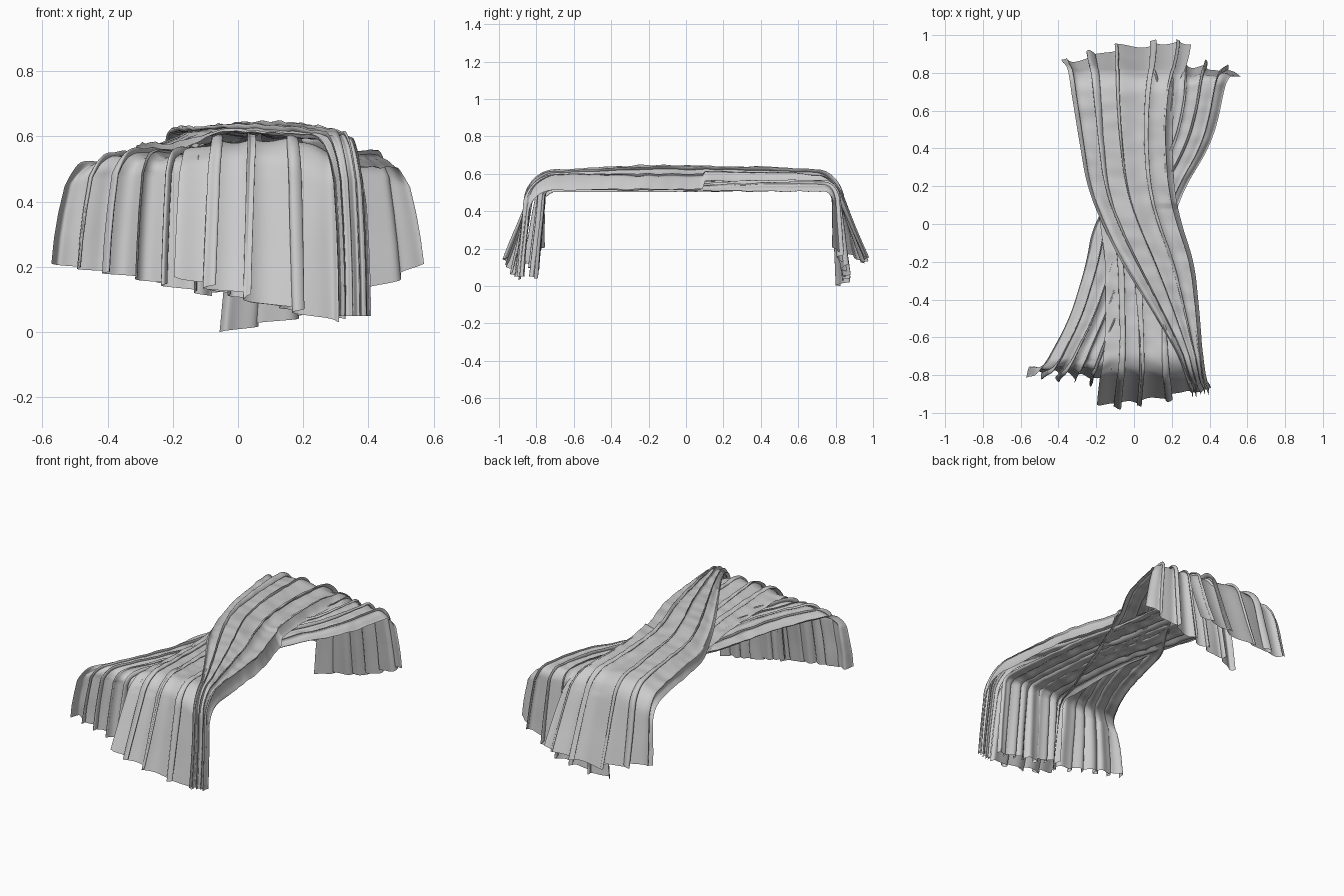
import bpy, math
from mathutils import Vector, noise

if "Cube" in bpy.data.objects:
    bpy.data.objects.remove(bpy.data.objects["Cube"])

TABLE = 0.505
FLAT, ARC, HANG = 90, 12, 22


def lerp_keys(keys, p):
    if p <= keys[0][0]:
        return keys[0][1:]
    for a, b in zip(keys, keys[1:]):
        if p <= b[0]:
            f = (p - a[0]) / (b[0] - a[0])
            return [x + (y - x) * f for x, y in zip(a[1:], b[1:])]
    return keys[-1][1:]


def smooth_keys(keys, p):
    w = [lerp_keys(keys, p + d) for d in (-0.09, -0.045, 0, 0.045, 0.09)]
    return [sum(c) / 5 for c in zip(*w)]


def cloth(name, keys, front, back, pleats, seed, amp_top, amp_hang, left_drop, right_drop, nu=110):
    """keys: (p, left x, right x, height), p runs -1 (front hem) to 1 (back hem).
    front/back: dict with edge y, bend radius, tilt and hem height as (left, middle, right)."""
    rows = []
    y0 = -front['y'] if front else keys[0][0]
    y1 = back['y'] if back else keys[-1][0]
    if front:
        rows += [(-1, 'h', 1 - i / HANG) for i in range(HANG)]
        rows += [(-1, 'a', 1 - i / ARC) for i in range(ARC)]
    rows += [(0, 'f', i / FLAT) for i in range(FLAT + 1)]
    if back:
        rows += [(1, 'a', (i + 1) / ARC) for i in range(ARC)]
        rows += [(1, 'h', (i + 1) / HANG) for i in range(HANG)]

    def tri(v, u):
        return lerp_keys([(0, v[0]), (0.5, v[1]), (1, v[2])], u)[0]

    verts, faces = [], []
    for side, kind, f in rows:
        if kind == 'f':
            p = y0 + (y1 - y0) * f
        else:
            start = abs(y0 if side < 0 else y1)
            p = side * (start + (0.86 - start) * f if kind == 'a' else 0.86 + 0.14 * f)
        xl, xr, zt = smooth_keys(keys, p)
        dl, dr = left_drop(p), right_drop(p)
        for j in range(nu + 1):
            u = j / nu
            e = abs(2 * u - 1) ** 3.5 * (dl if u < 0.5 else dr)
            top = TABLE + (zt - TABLE) * (1 - e)
            # gathered folds with finer wrinkles along the length
            warp = 0.9 * noise.noise(Vector((u * 3, p * 1.3, seed)))
            ph = 2 * math.pi * pleats * u + seed + 2.2 * warp
            size = 0.65 + 0.9 * abs(noise.noise(Vector((u * 4, p * 0.6, seed + 5))))
            fold = size * (math.sin(ph) + 0.35 * math.sin(2.3 * ph + seed))
            fine = noise.noise(Vector((u * pleats * 2.5, p * 3, seed + 9)))
            crumple = noise.noise(Vector((u * 9, p * 14, seed + 3)))
            x = xl + (xr - xl) * u
            edge = min(1, 6 * u, 6 * (1 - u))
            skew = 0.35 * (xr - xl) / pleats * math.cos(ph) * size * edge
            if kind == 'f':
                hang = 0
                y, z, ny, nz = p, top, 0, 1
            else:
                d = front if side < 0 else back
                r, tilt, hem = d['r'], math.radians(tri(d['tilt'], u)), tri(d['hem'], u)
                bend = math.pi / 2 - tilt
                a = bend * (f if kind == 'a' else 1)
                yy, z = d['y'] + r * math.sin(a), top - r * (1 - math.cos(a))
                ny, nz = side * math.sin(a), math.cos(a)
                hang = 0.6 * f if kind == 'a' else 0.6 + 0.4 * f
                if kind == 'h':
                    yy += (z - hem) * f * math.tan(tilt)
                    z += (hem - z) * f
                    nz = 0
                y = side * yy
            amp = amp_top + (amp_hang - amp_top) * hang
            n = amp * (fold + 0.3 * fine) + 0.007 * crumple * (1 - 0.6 * hang)
            x += skew
            y += ny * n
            z += nz * n
            if kind == 'f':
                z = max(z, TABLE - 0.002 + 0.002 * fine)
            elif abs(y) > 0.76 or z < 0.48:
                y = side * max(abs(y), 0.752 + 0.003 * fine)
            verts.append((x, y, max(z, 0.0)))
    w = nu + 1
    for i in range(len(rows) - 1):
        for j in range(nu):
            k = i * w + j
            faces.append((k, k + 1, k + w + 1, k + w))
    me = bpy.data.meshes.new(name)
    me.from_pydata(verts, [], faces)
    me.polygons.foreach_set('use_smooth', [True] * len(me.polygons))
    ob = bpy.data.objects.new(name, me)
    bpy.context.collection.objects.link(ob)
    return ob


# Upper band: wide back panel, crossing over to a narrow strip at front right
cloth('upper_band',
      [(-1, 0.31, 0.41, 0.60), (-0.86, 0.30, 0.40, 0.60), (-0.72, 0.25, 0.365, 0.61),
       (-0.5, 0.12, 0.35, 0.62), (-0.2, -0.07, 0.32, 0.635), (0, -0.17, 0.25, 0.635),
       (0.2, -0.25, 0.21, 0.63), (0.5, -0.30, 0.20, 0.625), (0.75, -0.34, 0.23, 0.61),
       (0.86, -0.36, 0.27, 0.60), (1, -0.39, 0.31, 0.60)],
      dict(y=0.70, r=0.15, tilt=(8, 6, 5), hem=(0.05, 0.05, 0.05)),
      dict(y=0.69, r=0.14, tilt=(8, 19, 24), hem=(0.19, 0.12, 0.16)),
      4.5, 1.3, 0.012, 0.016,
      lambda p: 0.85 if p > 0.15 else max(0.15, 0.15 + 0.7 * (p + 0.25) / 0.4),
      lambda p: 0.85 if p < 0.1 else 0.5)

# Front panel: emerges from beneath the upper band
cloth('front_panel',
      [(-1, -0.20, 0.31, 0.61), (-0.86, -0.18, 0.31, 0.605), (-0.7, -0.16, 0.29, 0.60),
       (-0.5, -0.15, 0.27, 0.59), (-0.2, -0.15, 0.25, 0.58), (0, -0.18, 0.20, 0.57),
       (0.3, -0.22, 0.16, 0.56)],
      dict(y=0.68, r=0.15, tilt=(25, 17, 8), hem=(0.17, 0.10, 0.03)), None,
      3.5, 4.1, 0.012, 0.018, lambda p: 0.35, lambda p: 0.7)

# Lower band: back right to front left, passing under the crossing
cloth('lower_band',
      [(-1, -0.58, -0.08, 0.545), (-0.86, -0.54, -0.08, 0.55), (-0.72, -0.46, -0.08, 0.55),
       (-0.5, -0.34, 0.0, 0.55), (-0.2, -0.25, 0.12, 0.54), (0, -0.22, 0.2, 0.535),
       (0.2, -0.08, 0.27, 0.54), (0.4, 0.02, 0.40, 0.55), (0.6, 0.06, 0.46, 0.555),
       (0.75, 0.06, 0.48, 0.555), (0.86, 0.0, 0.53, 0.55), (1, -0.07, 0.58, 0.545)],
      dict(y=0.71, r=0.07, tilt=(1, 7, 10), hem=(0.21, 0.17, 0.11)),
      dict(y=0.73, r=0.07, tilt=(3, 9, 2), hem=(0.0, 0.06, 0.21)),
      5.5, 2.2, 0.014, 0.027, lambda p: 0.8, lambda p: 0.8)

# Inner gathers: hidden layer behind the front panel, closing the underside
cloth('inner_gathers',
      [(-1, -0.12, 0.33, 0.53), (-0.86, -0.11, 0.33, 0.53), (-0.6, -0.1, 0.31, 0.53),
       (-0.2, -0.12, 0.27, 0.53), (0.1, -0.2, 0.2, 0.53), (0.4, -0.27, 0.16, 0.53),
       (0.72, -0.3, 0.14, 0.53)],
      dict(y=0.72, r=0.05, tilt=(6, 6, 6), hem=(0.14, 0.08, 0.04)), None,
      6, 0.6, 0.012, 0.026, lambda p: 0.6, lambda p: 0.6)
